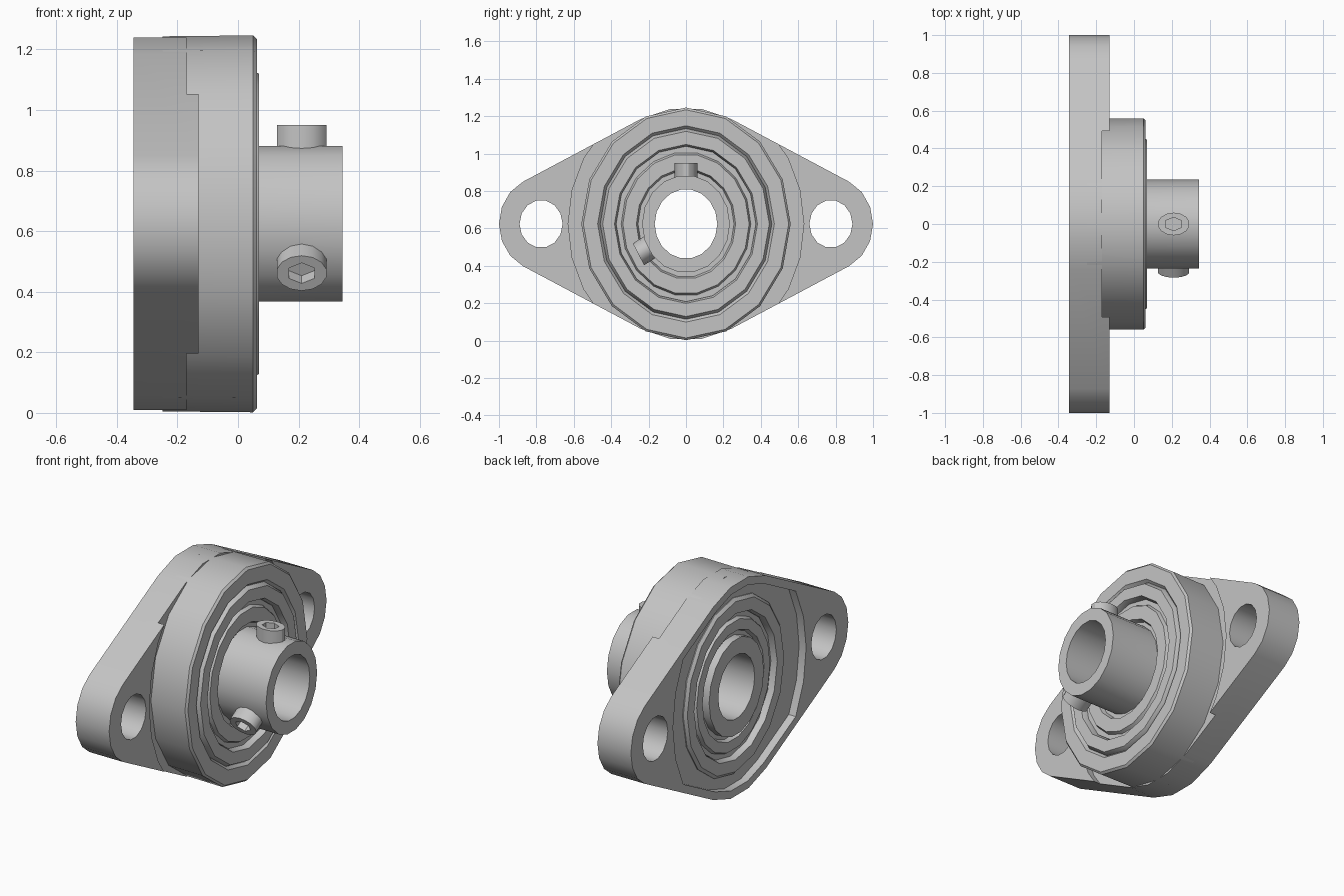
import bpy, bmesh, math
from mathutils import Matrix, Vector

if "Cube" in bpy.data.objects:
    bpy.data.objects.remove(bpy.data.objects["Cube"])

AXIS_Z = 0.624      # height of the shaft axis
SQUASH = 0.9        # width factor across the flange
R_MAIN, R_EAR, EAR_Y = 0.622, 0.25, 0.861

steel = bpy.data.materials.new("steel_grey")
steel.use_nodes = True
steel.diffuse_color = (0.55, 0.55, 0.55, 1)
steel.node_tree.nodes["Principled BSDF"].inputs["Base Color"].default_value = (0.55, 0.55, 0.55, 1)


def finish(name, bm, turn=None):
    """Place the part on the shaft axis and turn it into an object."""
    if turn:
        bm.transform(turn)
    bm.transform(Matrix.Translation((0, 0, AXIS_Z)) @ Matrix.Diagonal((1, SQUASH, 1, 1)))
    bmesh.ops.recalc_face_normals(bm, faces=bm.faces)
    mesh = bpy.data.meshes.new(name)
    bm.to_mesh(mesh)
    bm.free()
    mesh.materials.append(steel)
    ob = bpy.data.objects.new(name, mesh)
    bpy.context.collection.objects.link(ob)
    return ob


def prism(name, outline, x0, x1, turn=None):
    """Extrude a (y, z) outline along x."""
    bm = bmesh.new()
    ends = [[bm.verts.new((x, y, z)) for y, z in outline] for x in (x0, x1)]
    n = len(outline)
    for end in ends:
        bm.faces.new(end)
    for i in range(n):
        j = (i + 1) % n
        bm.faces.new((ends[0][i], ends[0][j], ends[1][j], ends[1][i]))
    return finish(name, bm, turn)


def ring(name, profile, segs):
    """Revolve a closed (x, r) profile around the shaft axis."""
    bm = bmesh.new()
    loops = []
    for s in range(segs):
        a = math.tau * s / segs
        loops.append([bm.verts.new((x, r * math.cos(a), r * math.sin(a))) for x, r in profile])
    n = len(profile)
    for s in range(segs):
        a, b = loops[s], loops[(s + 1) % segs]
        for i in range(n):
            j = (i + 1) % n
            bm.faces.new((a[i], a[j], b[j], b[i]))
    return finish(name, bm)


def arc(r, start, end, steps, cy=0):
    """Points on an arc, angles in degrees."""
    angles = [math.radians(start + (end - start) * i / steps) for i in range(steps + 1)]
    return [(cy + r * math.cos(a), r * math.sin(a)) for a in angles]


def circle(r, segs, cy=0):
    return arc(r, 0, 360, segs, cy)[:-1]


def cut(ob, cutter):
    mod = ob.modifiers.new("cut", 'BOOLEAN')
    mod.operation, mod.solver, mod.object = 'DIFFERENCE', 'EXACT', cutter
    bpy.context.view_layer.objects.active = ob
    bpy.ops.object.modifier_apply(modifier=mod.name)
    bpy.data.objects.remove(cutter)


# Flange plate: round middle joined by tangents to two round ears
tangent = math.degrees(math.acos((R_MAIN - R_EAR) / EAR_Y))
outline = (arc(R_EAR, -tangent, tangent, 6, EAR_Y)
           + arc(R_MAIN, tangent, 180 - tangent, 3)
           + arc(R_EAR, 180 - tangent, 180 + tangent, 6, -EAR_Y)
           + arc(R_MAIN, 180 + tangent, 360 - tangent, 3))
flange = prism("flange", outline, -0.345, -0.13)

# Step that leaves the ears raised as bolt pads
cut(flange, prism("pad_step", circle(0.7, 24), -0.17, 0.2))

# Shallow pocket on the mounting face, with a rim following the outline
rim = R_MAIN - 0.045
corner = tangent - math.degrees(math.acos(rim / 0.68))
pocket = (arc(0.68, -corner, corner, 4) + arc(rim, tangent, 180 - tangent, 3)
          + arc(0.68, 180 - corner, 180 + corner, 4)
          + arc(rim, 180 + tangent, 360 - tangent, 3))
cut(flange, prism("back_pocket", pocket, -0.5, -0.3))

# Bearing seat and bolt holes
cut(flange, prism("seat_hole", circle(0.51, 16), -0.5, 0.2))
for side in (-1, 1):
    cut(flange, prism("bolt_hole", circle(0.128, 14, side * EAR_Y), -0.5, 0.2))

# Raised round housing with softened front edge
housing = ring("housing", [(-0.25, R_MAIN - 0.003), (0.05, R_MAIN), (0.062, 0.61),
                           (0.062, 0.525), (0.045, 0.51), (-0.25, 0.51)], 16)

# Bearing races and seal
outer_race = ring("outer_race", [(-0.32, 0.495), (-0.305, 0.512), (0.04, 0.512), (0.07, 0.495),
                                 (0.07, 0.425), (0.045, 0.415), (-0.295, 0.415), (-0.32, 0.425)], 16)
seal = ring("seal", [(-0.285, 0.42), (0.035, 0.42), (0.035, 0.385), (0.055, 0.375),
                     (0.055, 0.295), (0.03, 0.285), (0.03, 0.25), (-0.28, 0.25),
                     (-0.28, 0.305), (-0.305, 0.315), (-0.305, 0.375), (-0.285, 0.385)], 18)

# Hollow shaft sleeve
sleeve = ring("shaft_sleeve", [(-0.325, 0.28), (-0.28, 0.28), (0.0, 0.261), (0.345, 0.261),
                               (0.345, 0.186), (-0.325, 0.186)], 18)

# Two set screws with hexagonal sockets, one third of a turn apart
parts = [flange, housing, outer_race, seal, sleeve]
for name, angle in (("top_set_screw", 0), ("side_set_screw", 120)):
    turn = (Matrix.Translation((0.21, 0, 0))
            @ Matrix.Rotation(math.radians(angle), 4, 'X')
            @ Matrix.Diagonal((1.25, 1, 1, 1))
            @ Matrix.Rotation(math.radians(-90), 4, 'Y'))
    screw = prism(name, circle(0.067, 14), 0.215, 0.326, turn)
    cut(screw, prism("hex_socket", circle(0.039, 6), 0.275, 0.4, turn))
    parts.append(screw)

# Smooth the round walls, keep the rims crisp
bpy.ops.object.select_all(action='DESELECT')
for ob in parts:
    ob.select_set(True)
bpy.context.view_layer.objects.active = flange
bpy.ops.object.shade_smooth_by_angle(angle=math.radians(32))
